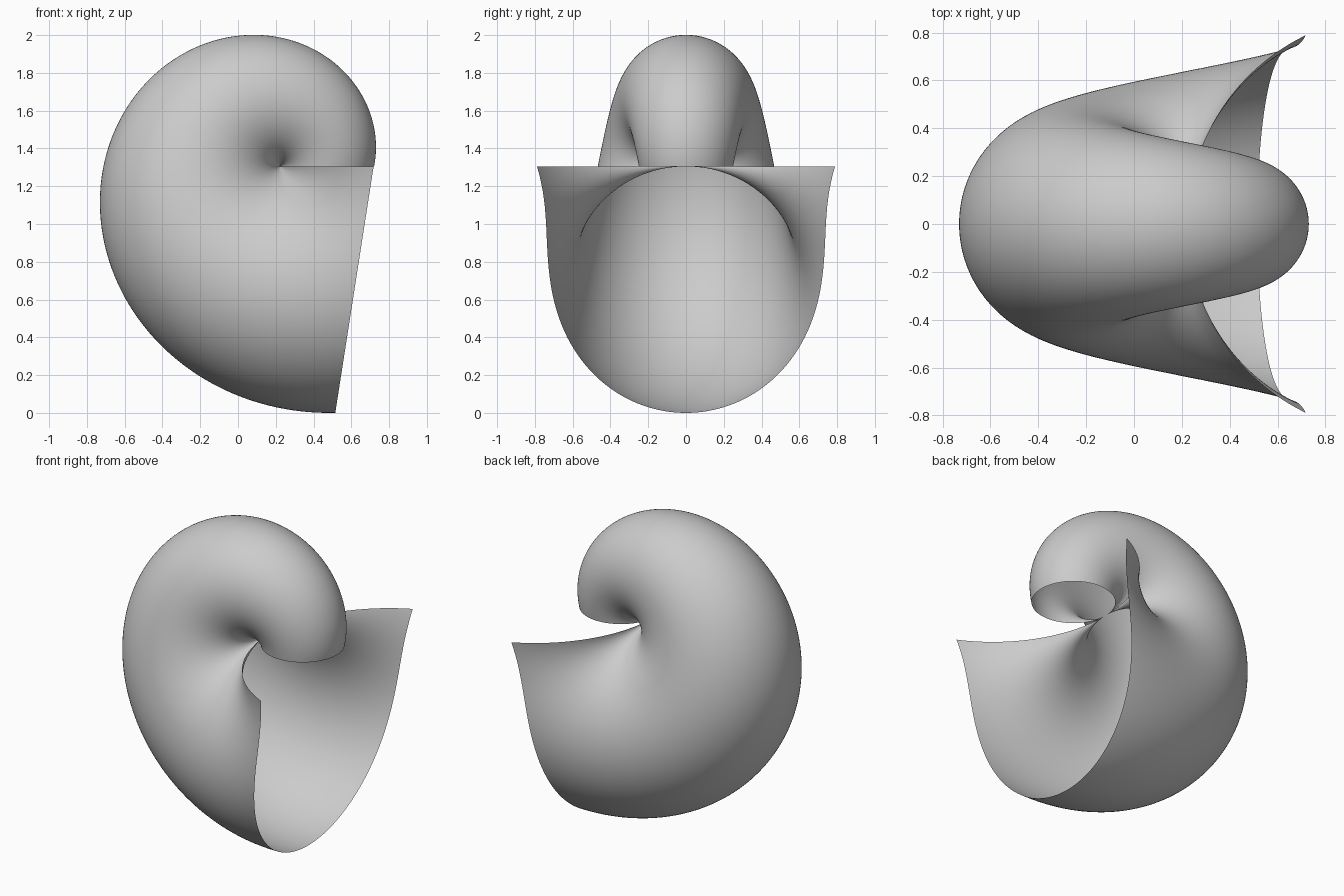
import bpy, bmesh
from math import sin, cos, pi, exp

if "Cube" in bpy.data.objects:
    bpy.data.objects.remove(bpy.data.objects["Cube"])

CX, CZ = 0.222, 1.305        # spiral centre
R0, GROWTH = 0.24925, 0.2    # first section radius, growth per radian
TURNS, SECTION = 240, 160    # steps along the spiral, steps round the section


def shell_point(t, v):
    """Circle through the spiral centre, growing as it turns about y."""
    r = R0 * exp(GROWTH * t)
    d = r * (1 + cos(v))
    return (CX + d * cos(t), r * sin(v), CZ + d * sin(t))


# Spiral shell: one full turn of growing circular sections
bm = bmesh.new()
rings = [[bm.verts.new(shell_point(2 * pi * i / TURNS, -pi + 2 * pi * j / SECTION))
          for j in range(SECTION + 1)] for i in range(TURNS + 1)]
for a, b in zip(rings, rings[1:]):
    for j in range(SECTION):
        if j == 0:                      # triangles at the centre point
            quad = (a[0], a[1], b[1])
        elif j == SECTION - 1:
            quad = (a[j], a[j + 1], b[j])
        else:
            quad = (a[j], a[j + 1], b[j + 1], b[j])
        bm.faces.new(quad).smooth = True

# Mouth: slanted straight cut through the last quarter of the turn
lower = [f for f in bm.faces
         if f.calc_center_median().z < CZ and f.calc_center_median().x > 0.3]
geom = set(lower)
for f in lower:
    geom.update(f.edges)
    geom.update(f.verts)
bmesh.ops.bisect_plane(bm, geom=list(geom), plane_co=(0.515, 0, 0),
                       plane_no=(1.305, 0, -0.203), clear_outer=True)
loose = [v for v in bm.verts if not v.link_faces]
bmesh.ops.delete(bm, geom=loose, context='VERTS')
bmesh.ops.reverse_faces(bm, faces=bm.faces[:])
bm.normal_update()

mesh = bpy.data.meshes.new("spiral_shell")
bm.to_mesh(mesh)
bm.free()
shell = bpy.data.objects.new("spiral_shell", mesh)
bpy.context.collection.objects.link(shell)
